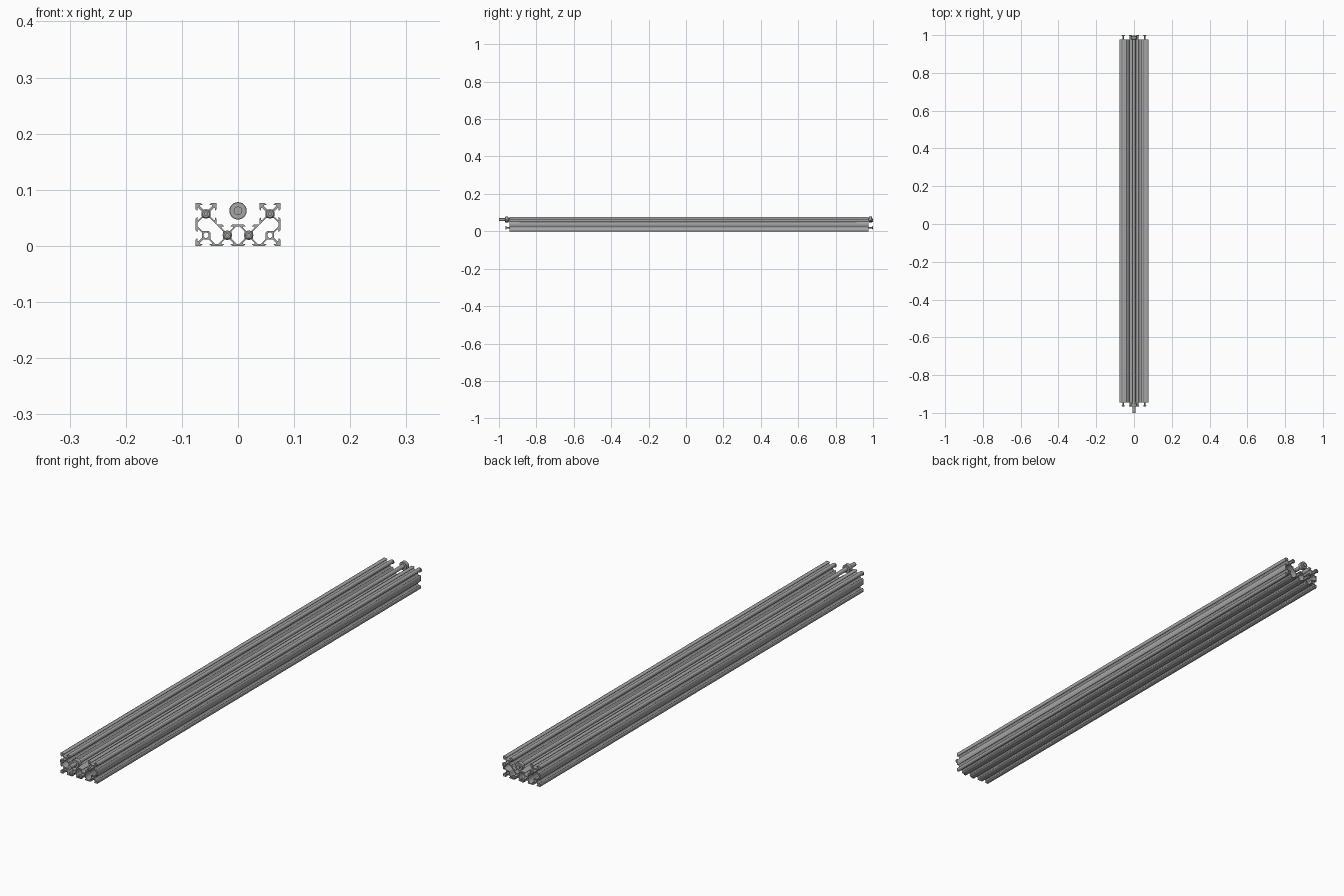
import bpy, bmesh, math
from mathutils import Matrix, Vector

if "Cube" in bpy.data.objects:
    bpy.data.objects.remove(bpy.data.objects["Cube"])

MM = 0.0019                      # one profile millimetre
FRONT, BACK = -0.944, 0.976      # beam ends


def material(name, value):
    m = bpy.data.materials.new(name)
    m.use_nodes = True
    colour = (value, value, value, 1)
    m.diffuse_color = colour
    m.node_tree.nodes["Principled BSDF"].inputs["Base Color"].default_value = colour
    return m


metal = material("grey metal", 0.38)


def slot(x, z, direction):
    """V-shaped slot outline; direction is the way the outline travels."""
    half = [(-4.6, 0), (-3.1, 1.5), (-3.1, 1.8), (-5.5, 1.8), (-5.5, 2.9), (-2.4, 6)]
    outline = half + [(-u, d) for u, d in reversed(half)]
    dx, dz = direction
    return [(x + u * dx - d * dz, z + u * dz + d * dx) for u, d in outline]


def mirrored(points):
    return [(-x, z) for x, z in reversed(points)]


def circle(x, z, r, n=20):
    return [(x + r * math.cos(i * math.tau / n), z + r * math.sin(i * math.tau / n))
            for i in range(n)]


# Right half of the channel outline, counter-clockwise from the bottom centre
E, N, W, S = (1, 0), (0, 1), (-1, 0), (0, -1)
right = (slot(10, 0, E) + slot(30, 0, E) + [(40, 0)]
         + slot(40, 10, N) + slot(40, 30, N) + [(40, 40)]
         + slot(30, 40, W) + [(20, 40)]
         + slot(20, 30, S) + [(20, 20)] + slot(10, 20, W))

# Hollow chambers between the screw cores
corner_void = [(38.2, 18.6), (38.2, 21.4), (33.6, 26), (26.4, 26), (14, 13.6),
               (14, 6.4), (18.6, 1.8), (21.4, 1.8), (26, 6.4), (26, 12.5),
               (27.5, 14), (33.6, 14)]
centre_half = [(1.4, 1.8), (6, 6.4), (6, 13.6), (1.4, 18.2)]
bolt_spots = [(s * x, z) for s in (-1, 1) for x, z in ((10, 10), (30, 30))]
open_holes = [(-30, 10), (30, 10)]

loops = [right + mirrored(right), corner_void, mirrored(corner_void),
         centre_half + mirrored(centre_half)]
loops += [circle(x, z, 2.5) for x, z in bolt_spots + open_holes]

# Extruded channel beam
curve = bpy.data.curves.new("channel_beam", "CURVE")
curve.dimensions = "2D"
curve.fill_mode = "BOTH"
curve.extrude = (BACK - FRONT) / 2
for loop in loops:
    spline = curve.splines.new("POLY")
    spline.points.add(len(loop) - 1)
    for point, (x, z) in zip(spline.points, loop):
        point.co = (x * MM, z * MM, 0, 1)
    spline.use_cyclic_u = True
curve.materials.append(metal)
beam = bpy.data.objects.new("channel_beam", curve)
beam.rotation_euler.x = math.pi / 2
beam.location.y = (FRONT + BACK) / 2
bpy.context.collection.objects.link(beam)
bpy.ops.object.select_all(action="DESELECT")
beam.select_set(True)
bpy.context.view_layer.objects.active = beam
bpy.ops.object.convert(target="MESH")


def lathe(name, profile, x, z, steps=24):
    """Spin (radius, y) points about a lengthwise axis."""
    bm = bmesh.new()
    verts = [bm.verts.new((r, y, 0)) for r, y in profile]
    edges = [bm.edges.new(pair) for pair in zip(verts, verts[1:])]
    bmesh.ops.spin(bm, geom=verts + edges, cent=(0, 0, 0), axis=(0, 1, 0),
                   angle=math.tau, steps=steps, use_duplicate=False)
    bmesh.ops.remove_doubles(bm, verts=bm.verts, dist=1e-6)
    bmesh.ops.recalc_face_normals(bm, faces=bm.faces)
    mesh = bpy.data.meshes.new(name)
    bm.to_mesh(mesh)
    bm.free()
    mesh.materials.append(metal)
    obj = bpy.data.objects.new(name, mesh)
    obj.location = (x, 0, z)
    bpy.context.collection.objects.link(obj)
    bpy.ops.object.select_all(action="DESELECT")
    obj.select_set(True)
    bpy.context.view_layer.objects.active = obj
    bpy.ops.object.shade_smooth_by_angle(angle=math.radians(35))


# End bolts with recessed heads, standing proud of both beam ends
for end, tip, way in (("front", -0.966, 1), ("back", 1.0, -1)):
    for i, (x, z) in enumerate(bolt_spots):
        shape = [(0, 1.6), (1.6, 1.6), (1.6, 0), (3.2, 0), (4.4, 1.2),
                 (4.4, 2.7), (2.45, 2.7), (2.45, 25), (0, 25)]
        lathe(f"{end}_bolt_{i + 1}",
              [(r * MM, tip + way * d * MM) for r, d in shape], x * MM, z * MM)

# Drive rod with a lock collar at each end
ROD_Z = 0.0625
lathe("drive_rod", [(0, -1), (0.0076, -1), (0.0076, 0.998), (0, 0.998)], 0, ROD_Z)
for name, y0, y1 in (("front_collar", -0.967, -0.95), ("back_collar", 0.978, 0.994)):
    lathe(name, [(0.0076, y0), (0.0146, y0), (0.0155, y0 + 0.001),
                 (0.0155, y1 - 0.001), (0.0146, y1), (0.0076, y1)], 0, ROD_Z)
